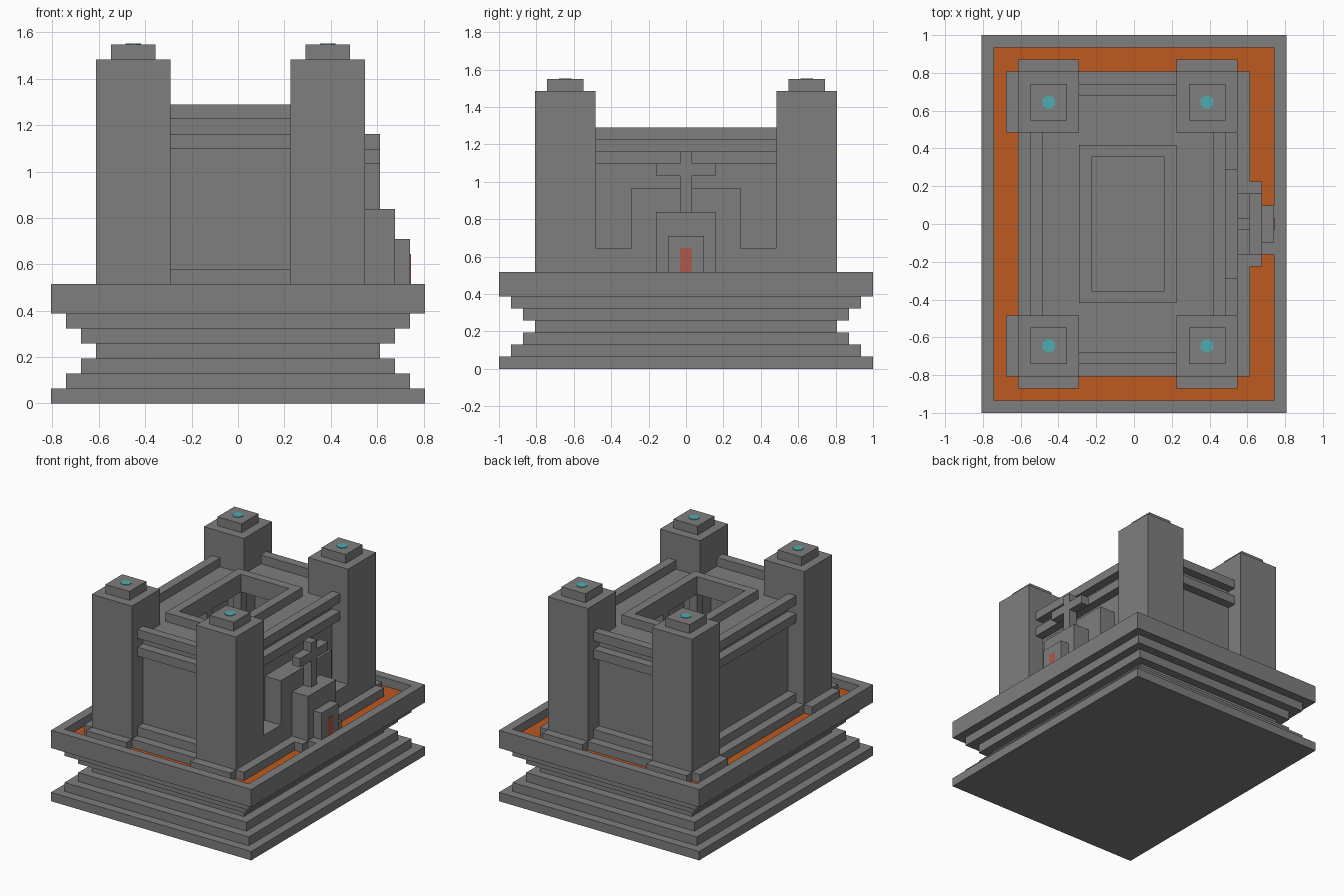
import bpy, bmesh

U = 2 / 31  # one building block

if "Cube" in bpy.data.objects:
    bpy.data.objects.remove(bpy.data.objects["Cube"])


def material(name, r, g, b):
    m = bpy.data.materials.new(name)
    m.use_nodes = True
    m.diffuse_color = (r, g, b, 1)
    m.node_tree.nodes["Principled BSDF"].inputs["Base Color"].default_value = (r, g, b, 1)
    return m


stone = material("grey stone", 0.21, 0.21, 0.21)
lava = material("orange lava", 0.51, 0.10, 0.015)
gem = material("teal gem", 0.08, 0.40, 0.43)
ember = material("red ember", 0.42, 0.10, 0.07)


def blocks(name, boxes, mat=stone):
    """One object from boxes given as (x0, x1, y0, y1, z0, z1) in blocks."""
    bm = bmesh.new()
    for x0, x1, y0, y1, z0, z1 in boxes:
        verts = bmesh.ops.create_cube(bm, size=1)["verts"]
        bmesh.ops.scale(bm, vec=(x1 - x0, y1 - y0, z1 - z0), verts=verts)
        bmesh.ops.translate(bm, vec=((x0 + x1) / 2, (y0 + y1) / 2, (z0 + z1) / 2), verts=verts)
    bmesh.ops.scale(bm, vec=(U, U, U), verts=bm.verts)
    mesh = bpy.data.meshes.new(name)
    bm.to_mesh(mesh)
    bm.free()
    mesh.materials.append(mat)
    obj = bpy.data.objects.new(name, mesh)
    bpy.context.collection.objects.link(obj)
    return obj


def ring(x0, x1, y0, y1, z0, z1, t=1):
    """Four walls of thickness t inside the given outline."""
    return [(x0, x0 + t, y0, y1, z0, z1), (x1 - t, x1, y0, y1, z0, z1),
            (x0 + t, x1 - t, y0, y0 + t, z0, z1), (x0 + t, x1 - t, y1 - t, y1, z0, z1)]


# Stepped base, narrow at the waist, with a rimmed basin on top
W, D = 12.5, 15.5
for level, inset in enumerate((0, 1, 2, 3, 2, 1, 0)):
    blocks(f"base_step_{level}", [(inset - W, W - inset, inset - D, D - inset, level, level + 1)])
blocks("basin_rim", ring(-W, W, -D, D, 7, 8))
blocks("lava_pool", [(1 - W, W - 1, 1 - D, D - 1, 7, 7.05)], lava)

# Raised floor of the keep
blocks("keep_floor", [(-9.5, 9.5, -12.5, 12.5, 7, 8)])

# Hollow keep: walls, roof slab around the opening, parapet and inner pillars
blocks("keep_walls", ring(-7.5, 6.5, -10.5, 10.5, 8, 19))
blocks("keep_roof", ring(-6.5, 5.5, -9.5, 9.5, 18, 19, 3)
       + [(-3.5, 2.5, s - 0.5, s + 0.5, 18, 19) for s in (-6, 6)])
blocks("roof_parapet", ring(-4.5, 3.5, -6.5, 6.5, 19, 20))
blocks("inner_pillars", [(x, x + 1, y - 0.5, y + 0.5, 8, 18)
                         for x in (-4.5, 2.5) for y in (-6, 0, 6)])

# Bands around the keep: foot step, cornice and top beam
for name, z in (("foot_step", 8), ("cornice", 17), ("top_beam", 19)):
    blocks(name, ring(-8.5, 7.5, -11.5, 11.5, z, z + 1))

# Corner towers with plinths, caps and gems
for side, x0, out in (("right", -9.5, -1), ("left", 3.5, 1)):
    for end, s in (("front", -1), ("back", 1)):
        x1 = x0 + 5
        y0, y1 = sorted((7.5 * s, 12.5 * s))
        tag = f"{end}_{side}"
        blocks("tower_" + tag, [(x0, x1, y0, y1, 8, 23),
                                (x0 + 1, x1 - 1, y0 + 1, y1 - 1, 23, 24)])
        blocks("tower_plinth_" + tag, [
            (x0 + min(out, 0), x1 + max(out, 0), y0, y1, 7, 8),
            (x0, x1, y0 + min(s, 0), y1 + max(s, 0), 7, 8)])
        bpy.ops.mesh.primitive_cylinder_add(
            vertices=8, radius=0.037, depth=0.006, rotation=(0, 0, 0.3927),
            location=((x0 + 2.5) * U, 10 * s * U, 24 * U + 0.001))
        bpy.context.object.name = "gem_" + tag
        bpy.context.object.data.materials.append(gem)

# Shrine on the left wall: backing, stepped blocks, cross and ember
blocks("shrine_backing", [(6.5, 8.5, -4.5, 4.5, 8, 15), (6.5, 8.5, -7.5, 7.5, 8, 10)])
blocks("shrine_middle", [(8.5, 10.5, -2.5, 2.5, 8, 13)])
blocks("shrine_front", [(10.5, 11.5, -1.5, 1.5, 8, 11)])
blocks("shrine_plinth", [(9.5, 10.5, -3.5, 3.5, 7, 8), (10.5, 11.5, -2.5, 1.5, 7, 8)])
blocks("shrine_cross", [(8.5, 9.5, -0.5, 0.5, 13, 18), (8.5, 9.5, -2.5, -0.5, 16, 17),
                        (8.5, 9.5, 0.5, 2.5, 16, 17)])
blocks("shrine_ember", [(11.5, 11.55, -0.5, 0.5, 8, 10)], ember)
